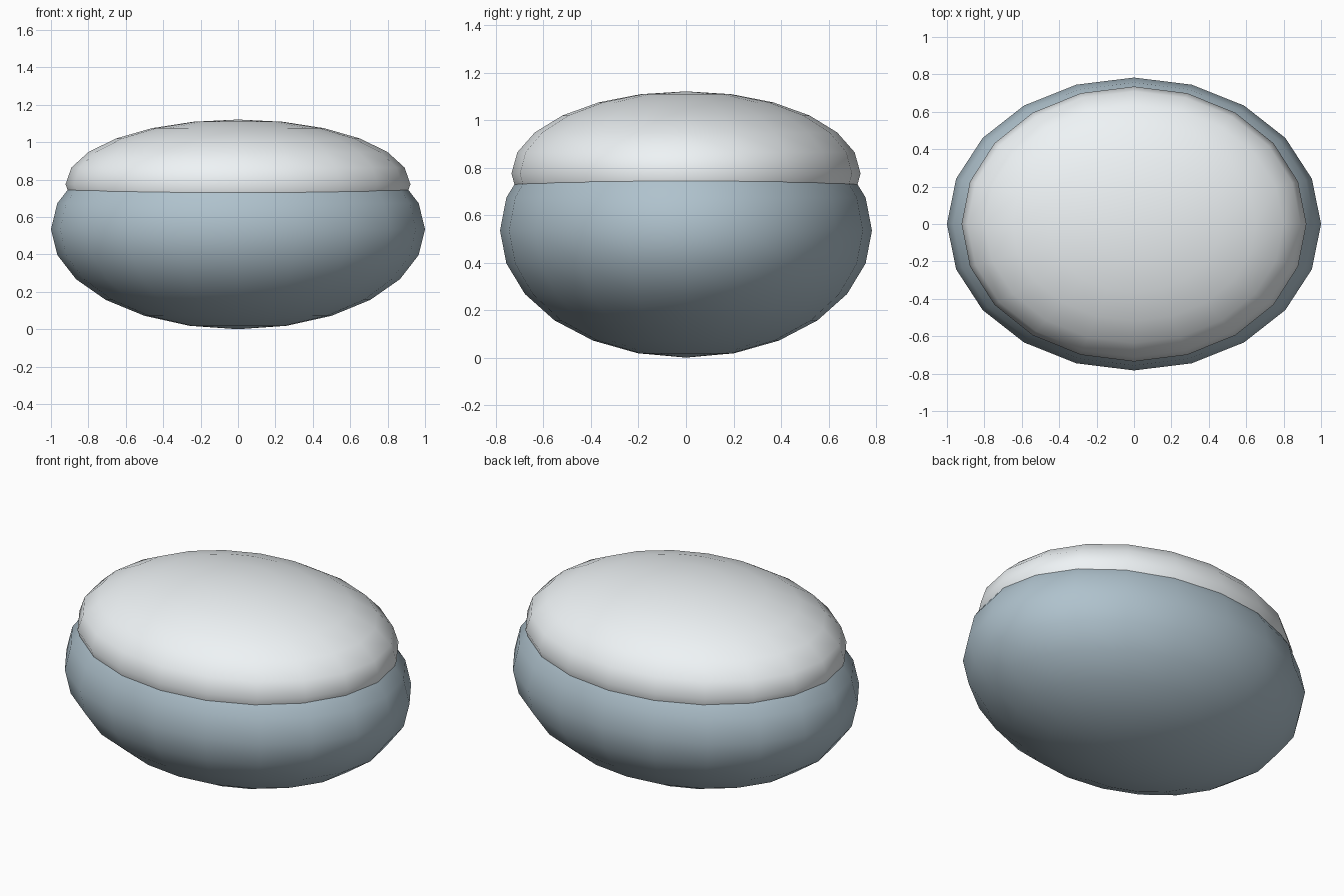
import bpy

if "Cube" in bpy.data.objects:
    bpy.data.objects.remove(bpy.data.objects["Cube"])


def material(name, rgb):
    mat = bpy.data.materials.new(name)
    mat.diffuse_color = (*rgb, 1.0)
    mat.use_nodes = True
    mat.node_tree.nodes["Principled BSDF"].inputs["Base Color"].default_value = mat.diffuse_color
    return mat


def ellipsoid(name, centre_z, radii, mat):
    bpy.ops.mesh.primitive_uv_sphere_add(
        segments=20, ring_count=12, radius=1, location=(0, 0, centre_z))
    obj = bpy.context.object
    obj.name = name
    obj.scale = radii
    bpy.ops.object.transform_apply(location=False, rotation=False, scale=True)
    bpy.ops.object.shade_smooth()
    obj.data.materials.append(mat)
    return obj


# Lower blue-grey stone body
ellipsoid("body", 0.535, (1.0, 0.783, 0.535),
          material("blue_grey", (0.43, 0.54, 0.61)))

# Flatter pale cap, sunk into the top of the body
ellipsoid("cap", 0.775, (0.922, 0.735, 0.346),
          material("pale_white", (0.86, 0.90, 0.92)))
